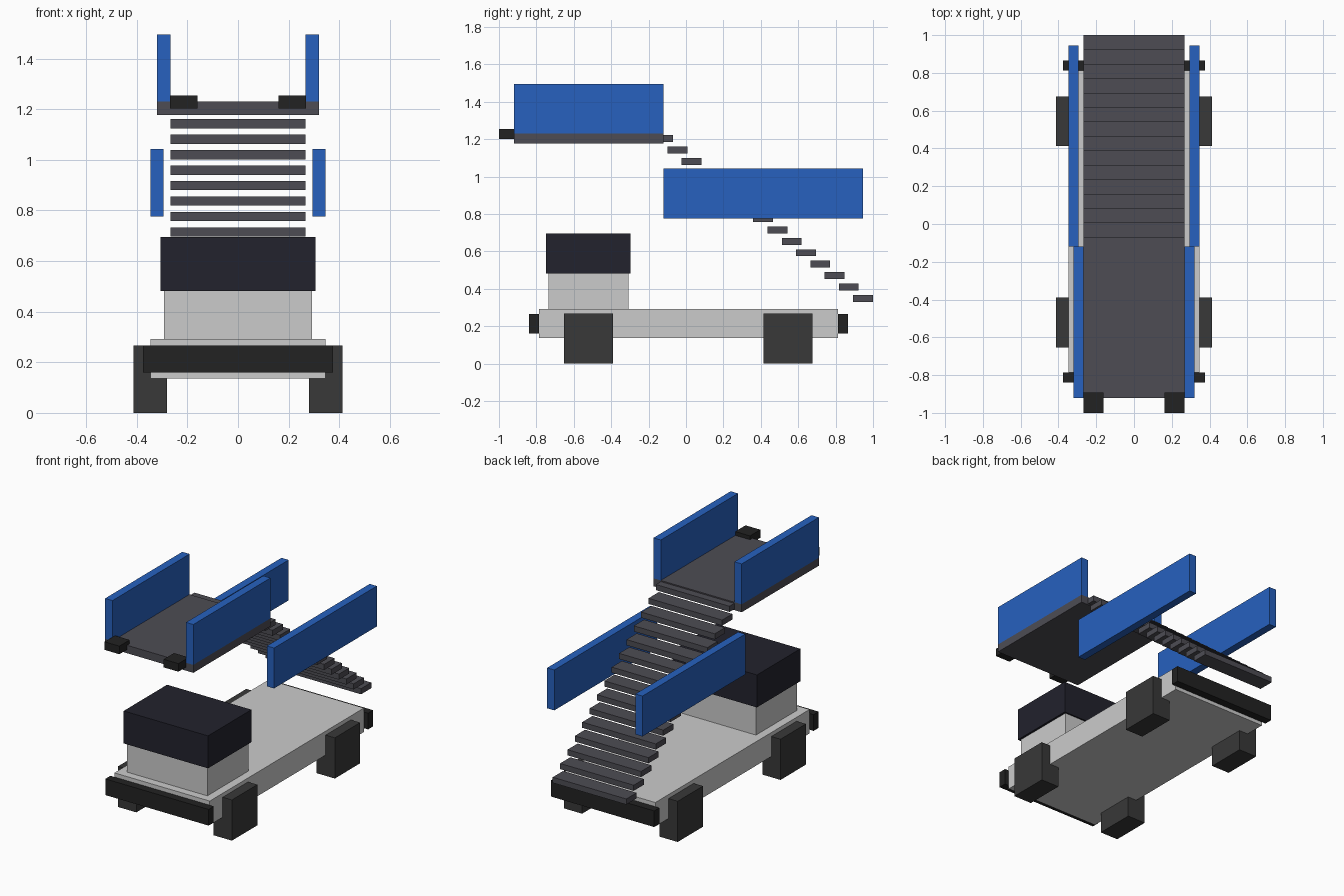
import bpy

if "Cube" in bpy.data.objects:
    bpy.data.objects.remove(bpy.data.objects["Cube"])


def material(name, color):
    m = bpy.data.materials.new(name)
    m.diffuse_color = (*color, 1)
    m.use_nodes = True
    m.node_tree.nodes["Principled BSDF"].inputs["Base Color"].default_value = m.diffuse_color
    return m


BLUE = material("rail_blue", (0.02, 0.12, 0.52))
BLACK = material("bumper_black", (0.016, 0.016, 0.016))
TYRE = material("tyre_dark", (0.04, 0.04, 0.04))
GLASS = material("cab_dark", (0.016, 0.016, 0.026))
TREAD = material("tread_grey", (0.075, 0.073, 0.088))


def box(name, x, y, z, mat=None):
    """Box from (min, max) ranges on each axis."""
    bpy.ops.mesh.primitive_cube_add(
        size=1, location=[(a + b) / 2 for a, b in (x, y, z)])
    ob = bpy.context.object
    ob.name = name
    ob.scale = [b - a for a, b in (x, y, z)]
    bpy.ops.object.transform_apply(location=False, rotation=False, scale=True)
    if mat:
        ob.data.materials.append(mat)
    return ob


def pair(name, x, y, z, mat):
    """Right box and its mirrored left twin."""
    box("right_" + name, x, y, z, mat)
    box("left_" + name, (-x[1], -x[0]), y, z, mat)


# Truck body
box("chassis", (-0.346, 0.346), (-0.787, 0.812), (0.136, 0.293))
box("cab_base", (-0.292, 0.292), (-0.735, -0.308), (0.293, 0.482))
box("cab_top", (-0.306, 0.306), (-0.748, -0.298), (0.482, 0.695), GLASS)
box("front_bumper", (-0.375, 0.375), (-0.84, -0.787), (0.16, 0.266), BLACK)
box("rear_bumper", (-0.375, 0.375), (0.812, 0.865), (0.16, 0.266), BLACK)

# Block wheels
for end, y in (("front", (-0.653, -0.39)), ("rear", (0.414, 0.676))):
    pair(end + "_wheel", (0.281, 0.413), y, (0, 0.267), TYRE)

# Top platform with side walls and docking pads
box("platform", (-0.32, 0.32), (-0.92, -0.12), (1.178, 1.23), TREAD)
pair("platform_rail", (0.267, 0.32), (-0.92, -0.12), (1.23, 1.495), BLUE)
pair("docking_pad", (0.161, 0.268), (-1.0, -0.893), (1.202, 1.255), BLACK)

# Staircase
STEPS = 15
for i in range(STEPS):
    y = 1.0 - i * 0.0764
    z = 0.367 + i * 0.0611
    box(f"step_{i + 1}", (-0.267, 0.267), (y - 0.106, y), (z - 0.037, z), TREAD)
pair("stair_rail", (0.294, 0.346), (-0.12, 0.945), (0.777, 1.042), BLUE)
